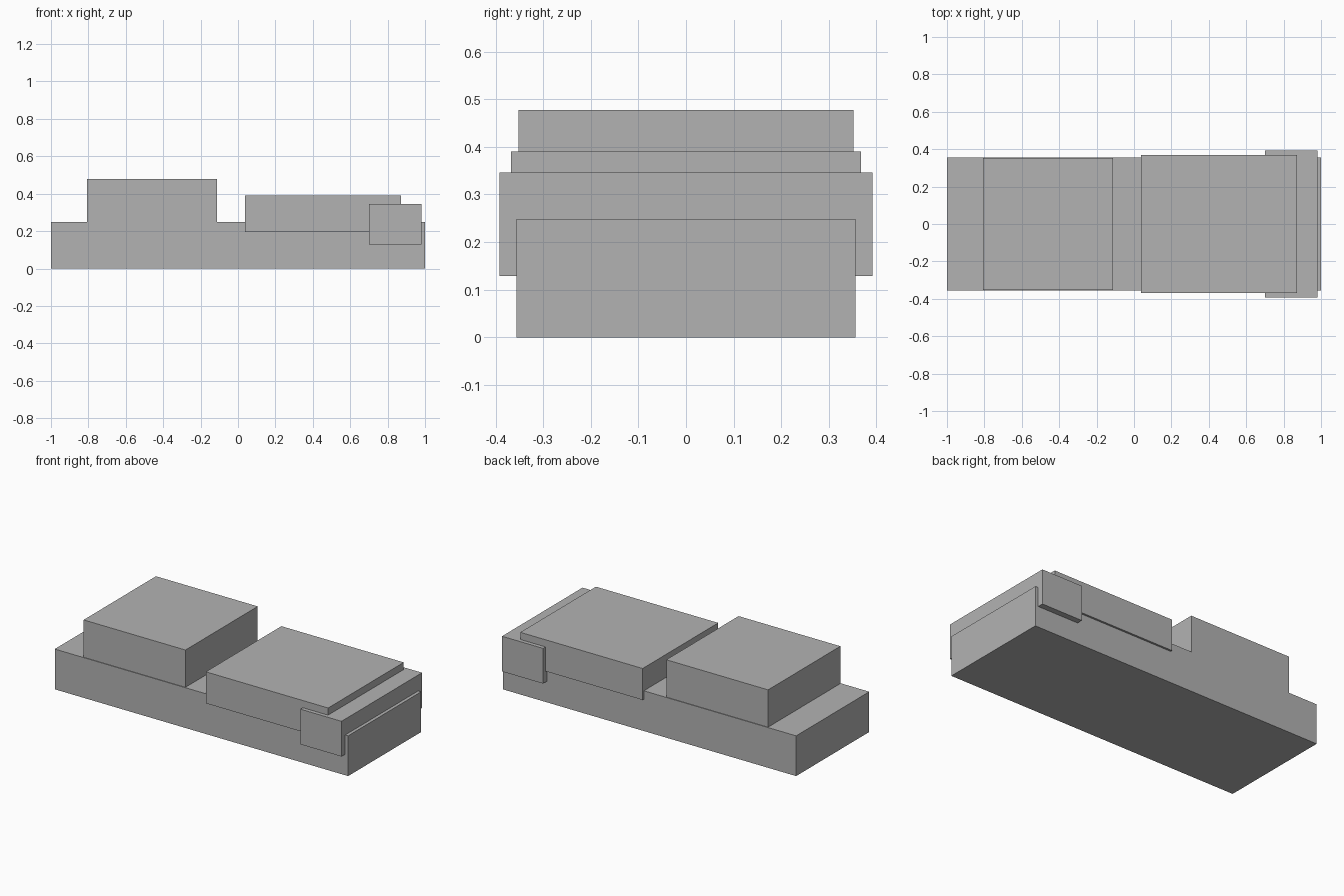
import bpy
import bmesh
from mathutils import Vector

cube = bpy.data.objects.get("Cube")
if cube:
    bpy.data.objects.remove(cube, do_unlink=True)

# Single plain grey finish
grey = bpy.data.materials.new("plain_grey")
grey.use_nodes = True
colour = (0.45, 0.45, 0.45, 1)
grey.diffuse_color = colour
grey.node_tree.nodes["Principled BSDF"].inputs["Base Color"].default_value = colour


def block(name, x_range, half_depth, z_range):
    """Sharp-edged box, symmetric front to back."""
    low = Vector((x_range[0], -half_depth, z_range[0]))
    high = Vector((x_range[1], half_depth, z_range[1]))
    bm = bmesh.new()
    bmesh.ops.create_cube(bm, size=1)
    bmesh.ops.scale(bm, vec=high - low, verts=bm.verts)
    mesh = bpy.data.meshes.new(name)
    bm.to_mesh(mesh)
    bm.free()
    mesh.materials.append(grey)
    obj = bpy.data.objects.new(name, mesh)
    obj.location = (low + high) / 2
    bpy.context.collection.objects.link(obj)
    return obj


# Long bed body on the ground
block("mattress", (-1, 1), 0.356, (0, 0.248))
# Tall cushion at the head end
block("pillow", (-0.806, -0.112), 0.352, (0.2, 0.478))
# Cover wrapping slightly over the sides
block("blanket", (0.038, 0.872), 0.368, (0.196, 0.39))
# Wider band hanging over the foot end
block("foot_throw", (0.7, 0.98), 0.392, (0.129, 0.346))
